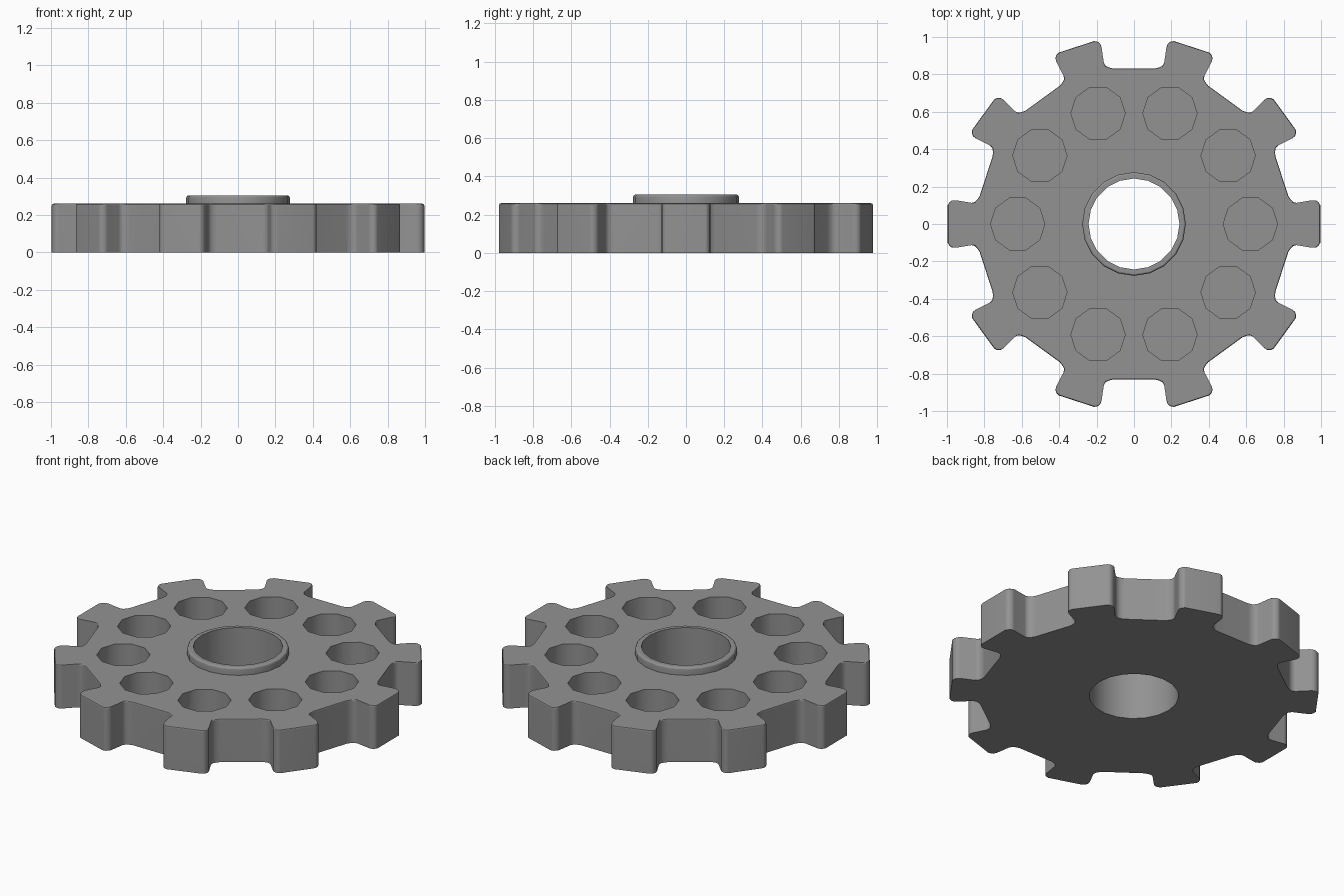
import bpy, bmesh
from math import cos, sin, pi, radians

if "Cube" in bpy.data.objects:
    bpy.data.objects.remove(bpy.data.objects["Cube"])

TEETH = 10


def circle(r, n):
    return [(r * cos(2 * pi * i / n), r * sin(2 * pi * i / n)) for i in range(n)]


def stack(name, outline, levels, loc=(0, 0)):
    """Solid made of scaled copies of an outline: levels = [(z, scale), ...]"""
    bm = bmesh.new()
    rings = [[bm.verts.new((x * s, y * s, z)) for x, y in outline] for z, s in levels]
    n = len(outline)
    for a, b in zip(rings, rings[1:]):
        for i in range(n):
            j = (i + 1) % n
            bm.faces.new((a[i], a[j], b[j], b[i]))
    bm.faces.new(rings[0][::-1])
    bm.faces.new(rings[-1])
    me = bpy.data.meshes.new(name)
    bm.to_mesh(me)
    bm.free()
    me.materials.append(grey)
    ob = bpy.data.objects.new(name, me)
    ob.location = (loc[0], loc[1], 0)
    bpy.context.collection.objects.link(ob)
    return ob


def combine(target, tool, operation):
    bpy.context.view_layer.objects.active = target
    m = target.modifiers.new(tool.name, 'BOOLEAN')
    m.operation = operation
    m.solver = 'EXACT'
    m.object = tool
    bpy.ops.object.modifier_apply(modifier=m.name)
    bpy.data.objects.remove(tool)


# Dark grey finish
grey = bpy.data.materials.new("dark_grey")
grey.diffuse_color = (0.29, 0.29, 0.29, 1)
grey.use_nodes = True
grey.node_tree.nodes["Principled BSDF"].inputs["Base Color"].default_value = grey.diffuse_color

# Tooth half profile (radial, sideways), mirrored and repeated round the wheel
half = [(0.825, 0.15), (0.838, 0.13), (0.851, 0.117), (0.87, 0.113),
        (0.955, 0.127), (0.972, 0.126), (0.987, 0.116), (0.996, 0.1)]
tooth = [(u, -v) for u, v in half] + half[::-1]
outline = []
for k in range(TEETH):
    a = 2 * pi * k / TEETH
    outline += [(u * cos(a) - v * sin(a), u * sin(a) + v * cos(a)) for u, v in tooth]

# Toothed wheel with a softened top edge
gear = stack("gear_wheel", outline, [(0, 1), (0.25, 1), (0.257, 0.997), (0.26, 0.99)])

# Raised collar around the bore
collar = stack("collar", circle(0.277, 20), [(0.1, 1), (0.293, 1), (0.301, 0.985), (0.305, 0.96)])
combine(gear, collar, 'UNION')

# Central through bore
bore = stack("bore", circle(0.243, 20), [(-0.1, 1), (0.4, 1)])
combine(gear, bore, 'DIFFERENCE')

# Ring of ten-sided blind pockets
for x, y in circle(0.622, TEETH):
    pocket = stack("pocket", circle(0.145, 10), [(0.04, 1), (0.4, 1)], (x, y))
    bpy.context.view_layer.update()
    combine(gear, pocket, 'DIFFERENCE')

# Smooth walls, with flat faces dominating the shading
bpy.ops.object.select_all(action='DESELECT')
gear.select_set(True)
bpy.context.view_layer.objects.active = gear
bpy.ops.object.shade_smooth_by_angle(angle=radians(40))
wn = gear.modifiers.new("flat_tops", 'WEIGHTED_NORMAL')
wn.keep_sharp = True
